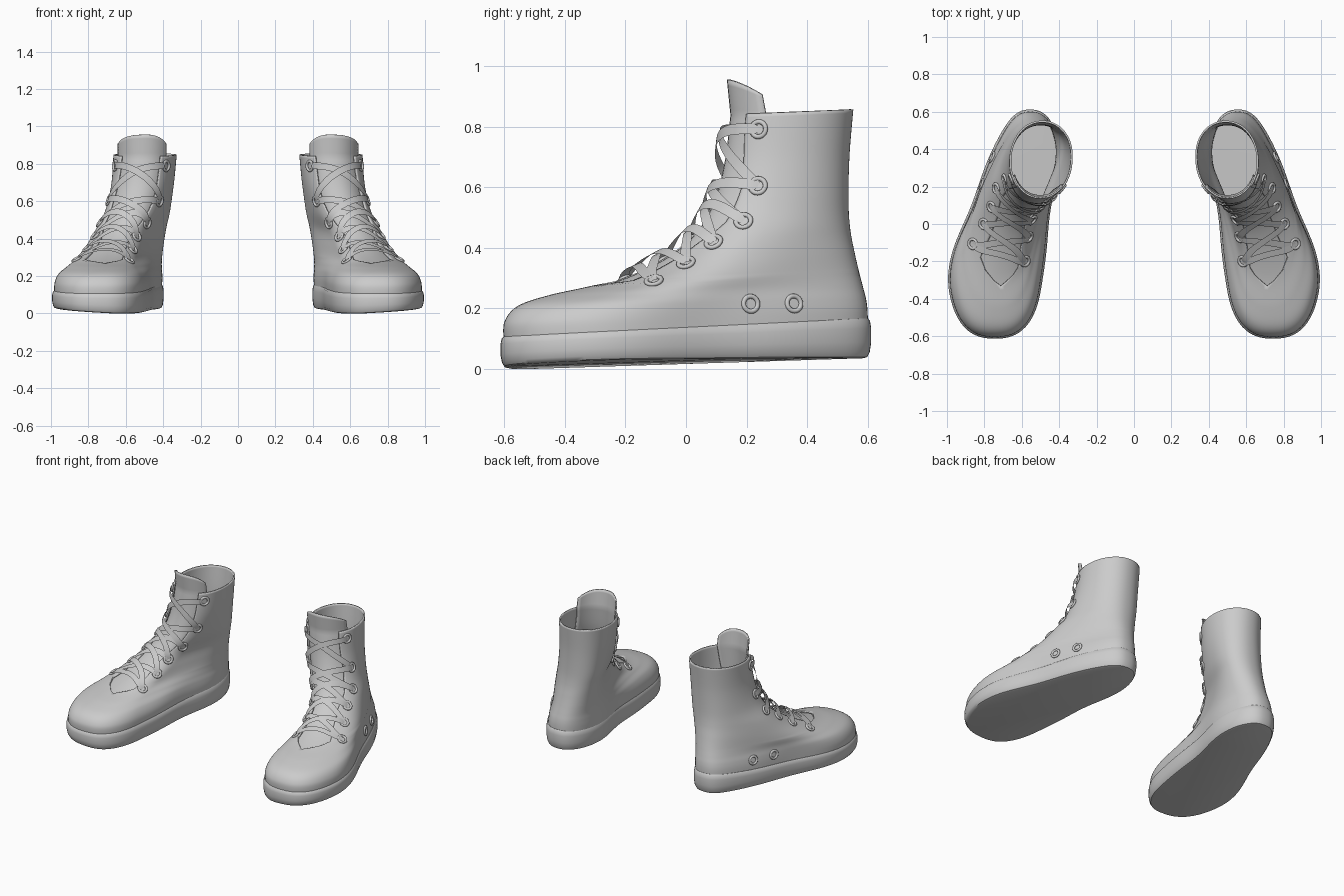
import bpy, bmesh
from math import sin, cos, pi, radians, exp
from mathutils import Vector

if "Cube" in bpy.data.objects:
    bpy.data.objects.remove(bpy.data.objects["Cube"])

# Horizontal slices of one boot, sole to rim:
# back y, back z, front y, front z, back x, front x, back half width, front half width, squareness
SLICES = [
    (.601, .130, -.602, .090, .555, .744, .185, .287, 2.5),
    (.600, .190, -.600, .155, .552, .743, .186, .284, 2.5),
    (.595, .230, -.555, .208, .548, .740, .186, .258, 2.45),
    (.585, .270, -.450, .244, .542, .728, .186, .212, 2.35),
    (.572, .320, -.290, .281, .534, .705, .186, .180, 2.25),
    (.557, .385, -.125, .345, .525, .664, .184, .160, 2.2),
    (.543, .460, .000, .430, .513, .622, .180, .148, 2.2),
    (.537, .550, .075, .540, .502, .562, .175, .152, 2.2),
    (.540, .700, .115, .680, .493, .520, .170, .160, 2.15),
    (.553, .857, .135, .840, .490, .500, .170, .168, 2.1),
]
# Lace holes: level, lateral angle, medial angle (degrees from the front)
HOLES = [(4.0, 55, 38), (4.95, 52, 35), (5.8, 53, 32),
         (6.5, 66, 40), (7.45, 69, 46), (8.6, 62, 44)]


def ring_point(p, a, d=0.0):
    yb, zb, yf, zf, xb, xf, wb, wf, n = p
    u = cos(a)
    s = (1 + u) / 2
    k = min(1, s * 1.25)
    cx = xb + (xf - xb) * k * k * (3 - 2 * k)
    waist = .022 * exp(-((s - .42) / .16) ** 2) * max(0, (wf - .18) / .1)
    w = (wb + (wf - wb) * s + d - waist) * max(0, 1 - abs(u) ** n) ** (1 / n)
    return Vector((cx + (w if sin(a) >= 0 else -w),
                   yb + d + (yf - yb - 2 * d) * s, zb + (zf - zb) * s))


def slice_at(t):
    t = max(0, min(len(SLICES) - 1, t))
    i = min(int(t), len(SLICES) - 2)
    f = t - i
    q = [SLICES[max(0, min(len(SLICES) - 1, i + k))] for k in (-1, 0, 1, 2)]
    return [b + .5 * f * (c - a + f * (2*a - 5*b + 4*c - d + f * (3*(b - c) + d - a)))
            for a, b, c, d in zip(*q)]


def surf(t, a):
    return ring_point(slice_at(t), a)


def normal(t, a):
    e = .06
    da = surf(t, a + e) - surf(t, a - e)
    dt = surf(min(9, t + e), a) - surf(t - e, a)
    return da.cross(dt).normalized()


def hole_angles(t):
    """Lace hole angles interpolated along the throat."""
    t = max(HOLES[0][0], min(HOLES[-1][0], t))
    for (t0, l0, m0), (t1, l1, m1) in zip(HOLES, HOLES[1:]):
        if t <= t1:
            f = (t - t0) / (t1 - t0)
            return l0 + (l1 - l0) * f, m0 + (m1 - m0) * f


def add_grid(bm, rows, wrap_cols=False, wrap_rows=False):
    v = [[bm.verts.new(p) for p in r] for r in rows]
    nr, nc = len(v), len(v[0])
    for i in range(nr if wrap_rows else nr - 1):
        for j in range(nc if wrap_cols else nc - 1):
            i2, j2 = (i + 1) % nr, (j + 1) % nc
            bm.faces.new((v[i][j], v[i][j2], v[i2][j2], v[i2][j]))
    return v


def finish(bm, name, thickness=0, offset=0, angle=40):
    bmesh.ops.remove_doubles(bm, verts=bm.verts[:], dist=1e-5)
    me = bpy.data.meshes.new(name)
    bm.to_mesh(me)
    bm.free()
    me.shade_smooth()
    me.set_sharp_from_angle(angle=radians(angle))
    ob = bpy.data.objects.new(name, me)
    bpy.context.collection.objects.link(ob)
    if thickness:
        m = ob.modifiers.new("thickness", 'SOLIDIFY')
        m.thickness, m.offset = thickness, offset
    m = ob.modifiers.new("pair", 'MIRROR')
    m.use_mirror_merge = False
    return ob


# Soles: rounded band, thicker at the heel, tipped slightly
bm = bmesh.new()
rows = []
for d, h in [(-.015, 0), (-.002, .03), (.006, .15), (.011, .4), (.011, .75), (.007, .93), (0, 1), (-.03, 1)]:
    row = []
    for j in range(96):
        a = 2 * pi * j / 96
        p = ring_point(SLICES[0], a, d)
        s = (1 + cos(a)) / 2
        low = .038 * (1 - s) + .06 * max(0, p.x - .62) - .003
        high = .167 - .06 * s
        p.z = max(0, low + (high - low) * h)
        row.append(p)
    rows.append(row)
v = add_grid(bm, rows, wrap_cols=True)
bm.faces.new(v[0][::-1])
bm.faces.new(v[-1])
finish(bm, "sole")

# Uppers: lofted shell that opens into a throat at the front
bm = bmesh.new()
rows = []
for i in range(73):
    t = 9 * i / 72
    lat, med = hole_angles(t)
    g = max(0, min(1, (t - 3.8) / .3))
    a0, a1 = radians((lat - 16) * g), radians(360 - (med - 14) * g)
    rows.append([surf(t, a0 + (a1 - a0) * j / 90) for j in range(91)])
add_grid(bm, rows)
finish(bm, "upper", .01, -1)

# Tongues: strip under the laces, rising above the rim
bm = bmesh.new()
rows = []
for i in range(36):
    t = 3.6 + 5.4 * min(i, 29) / 29
    lat, med = hole_angles(t)
    row = []
    for j in range(17):
        q = j / 8 - 1
        a = radians(q * (lat + 4 if q > 0 else med + 4))
        p = surf(t, a) - normal(t, a) * .016
        if i > 29:
            f = (i - 29) / 6
            p.z += f * (.118 - .055 * abs(q) ** 2.5)
            p.y -= .012 * f
        row.append(p)
    rows.append(row)
add_grid(bm, rows)
finish(bm, "tongue", .008)

# Eyelets: metal rings for the laces and two side vents
bm = bmesh.new()
spots = [(t, radians(a)) for t, l, m in HOLES for a in (l, -m)]
spots += [(1.8, radians(110)), (1.75, radians(126))]
for t, a in spots:
    n = normal(t, a)
    c = surf(t, a) + n * .003
    e1 = n.cross(Vector((0, 0, 1))).normalized()
    e2 = n.cross(e1)
    add_grid(bm, [[c + (e1 * cos(b) + e2 * sin(b)) * (.025 + .008 * cos(k * pi / 4)) + n * .007 * sin(k * pi / 4)
                   for k in range(8)] for b in [2 * pi * m / 24 for m in range(24)]], True, True)
bmesh.ops.recalc_face_normals(bm, faces=bm.faces[:])
finish(bm, "eyelets", angle=60)

# Laces: flat ribbons crossing from each hole to the opposite one above
bm = bmesh.new()


def lace(t0, a0, t1, a1, lift):
    rise = .75 if t0 < 6 else .4   # keeps the ribbon taut across the instep
    pts = []
    for i in range(19):
        q = i / 18
        t = t0 + (t1 - t0) * q + rise * sin(pi * q)
        a = radians(a0 + (a1 - a0) * q)
        n = normal(t, a)
        pts.append((surf(t, a) + n * (.004 + lift * sin(pi * q) ** .6), n))
    rows = []
    for i, (p, n) in enumerate(pts):
        tan = pts[min(18, i + 1)][0] - pts[max(0, i - 1)][0]
        side = n.cross(tan).normalized() * (.018 if 0 < i < 18 else .012)
        rows.append([p - side, p + side])
    add_grid(bm, rows)


lace(HOLES[0][0], HOLES[0][1], HOLES[0][0], -HOLES[0][2], .014)
for (t0, l0, m0), (t1, l1, m1) in zip(HOLES, HOLES[1:]):
    lace(t0, l0, t1, -m1, .014)
    lace(t0, -m0, t1, l1, .022)
finish(bm, "laces")
